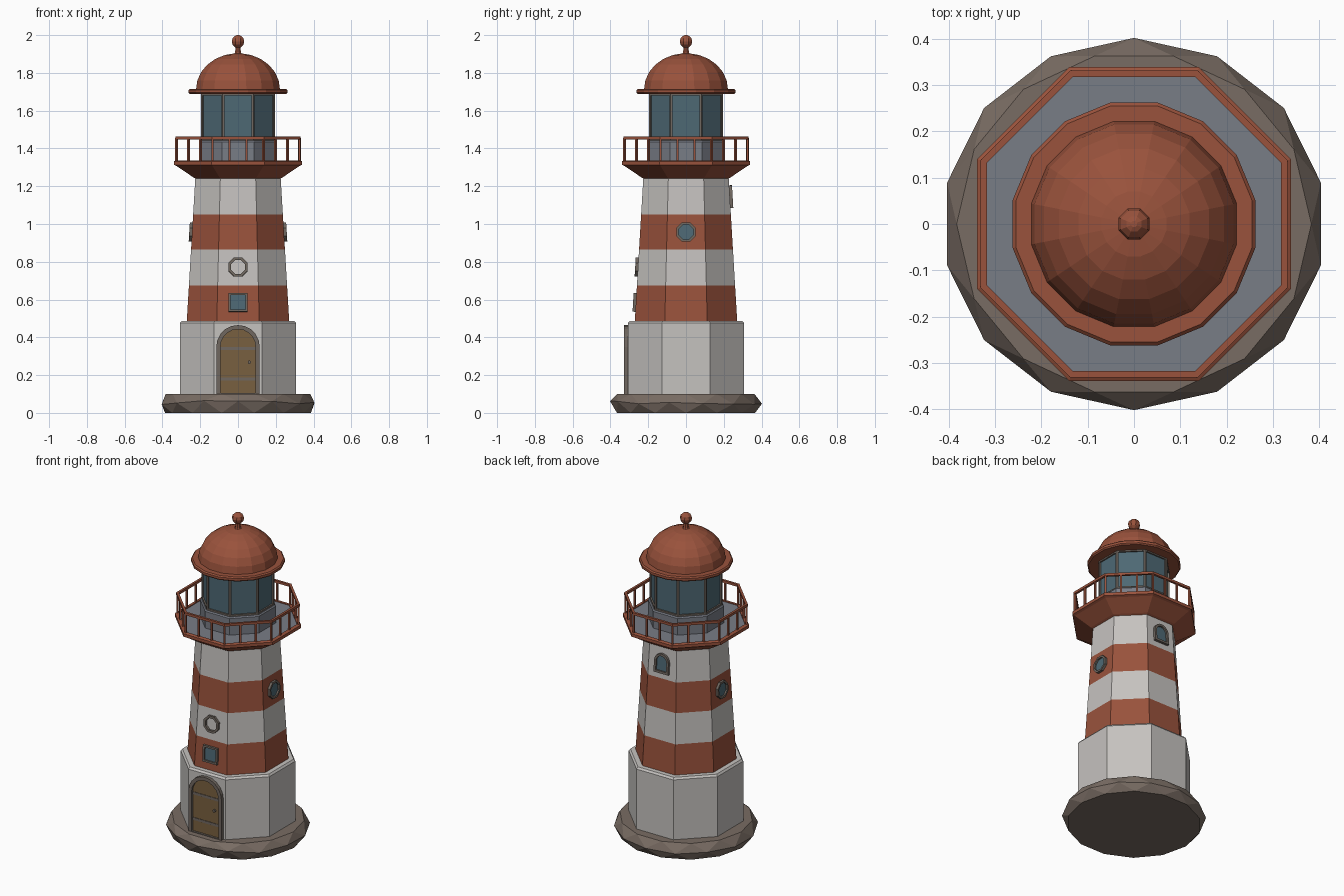
import bpy, bmesh, math, random
from math import pi, sin, cos, tan, sqrt
from mathutils import Matrix, Vector

if "Cube" in bpy.data.objects:
    bpy.data.objects.remove(bpy.data.objects["Cube"])
random.seed(4)


def material(name, r, g, b):
    m = bpy.data.materials.new(name)
    m.use_nodes = True
    m.diffuse_color = (r, g, b, 1)
    bsdf = next(n for n in m.node_tree.nodes if n.type == 'BSDF_PRINCIPLED')
    bsdf.inputs["Base Color"].default_value = (r, g, b, 1)
    return m


RED = material("brick red", 0.32, 0.085, 0.045)
WHITE = material("warm white", 0.56, 0.54, 0.52)
ROCK = material("brown rock", 0.19, 0.15, 0.125)
FRAME = material("grey stone trim", 0.16, 0.135, 0.115)
DECK = material("slate grey", 0.19, 0.205, 0.24)
GLASS = material("teal glass", 0.075, 0.14, 0.175)
WOOD = material("door wood", 0.19, 0.115, 0.05)


def finish(name, bm, *mats):
    bmesh.ops.recalc_face_normals(bm, faces=bm.faces)
    mesh = bpy.data.meshes.new(name)
    bm.to_mesh(mesh)
    bm.free()
    for m in mats:
        mesh.materials.append(m)
    ob = bpy.data.objects.new(name, mesh)
    bpy.context.collection.objects.link(ob)
    return ob


def bridge(bm, a, b, index=0):
    n = len(a)
    for i in range(n):
        f = bm.faces.new((a[i], a[(i + 1) % n], b[(i + 1) % n], b[i]))
        f.material_index = index


def turned(name, profile, sides, mats, bands=None, loop=False):
    """Polygonal lathe; profile is (flat-to-axis distance, z), a flat faces front."""
    bm = bmesh.new()
    rings = []
    for d, z in profile:
        r = d / cos(pi / sides)
        angles = [(i + 0.5) * 2 * pi / sides - pi / 2 for i in range(sides)]
        rings.append([bm.verts.new((r * cos(a), r * sin(a), z)) for a in angles])
    for k in range(len(rings) - 1):
        bridge(bm, rings[k], rings[k + 1], bands[k] if bands else 0)
    if loop:
        bridge(bm, rings[-1], rings[0])
    else:
        bm.faces.new(rings[0])
        bm.faces.new(rings[-1])
    return finish(name, bm, *mats)


def on_wall(ob, angle, dist, z, lean=0.0):
    """Stand a part drawn in the xz plane (outward is -y) against a wall."""
    ob.data.transform(Matrix.Rotation(angle, 4, 'Z') @ Matrix.Translation((0, -dist, z))
                      @ Matrix.Rotation(-lean, 4, 'X'))
    return ob


def plate(name, outline, back, front, mat):
    bm = bmesh.new()
    a, b = [[bm.verts.new((x, -y, z)) for x, z in outline] for y in (back, front)]
    bridge(bm, a, b)
    bm.faces.new(a)
    bm.faces.new(b)
    return finish(name, bm, mat)


def surround(name, outer, inner, back, front, mat):
    bm = bmesh.new()
    loops = [[bm.verts.new((x, -y, z)) for x, z in o]
             for o, y in ((outer, back), (outer, front), (inner, front), (inner, back))]
    for k in range(4):
        bridge(bm, loops[k], loops[(k + 1) % 4])
    return finish(name, bm, mat)


def rect(w, z0, z1):
    return [(-w, z0), (w, z0), (w, z1), (-w, z1)]


def octagon(r):
    return [(r * cos((i + 0.5) * pi / 4), r * sin((i + 0.5) * pi / 4)) for i in range(8)]


def arch(w, z0, spring, steps=10):
    arc = [(w * cos(i * pi / steps), spring + w * sin(i * pi / steps)) for i in range(steps + 1)]
    return [(-w, z0), (w, z0)] + arc


# Rocky foundation: staggered rings of triangular facets
bm = bmesh.new()
N = 14
rings = []
for r, z, shift in ((0.375, 0, 0.5), (0.402, 0.055, 0), (0.372, 0.1, 0.5)):
    ring = []
    for i in range(N):
        a = pi / 2 + (i + shift) * 2 * pi / N
        dz = random.uniform(-0.012, 0.012) if shift == 0 else 0
        ring.append(bm.verts.new((1.03 * r * cos(a), r * sin(a), z + dz)))
    rings.append(ring)
low, mid, top = rings
for ring in (low, top):
    for i in range(N):
        j = (i + 1) % N
        bm.faces.new((mid[i], mid[j], ring[i]))
        bm.faces.new((mid[j], ring[j], ring[i]))
    bm.faces.new(ring)
finish("rock_foundation", bm, ROCK)

# Entrance storey and striped tower
turned("entrance_storey", [(0.308, 0.09), (0.308, 0.475), (0.299, 0.487), (0.26, 0.487)], 8, [WHITE])


def wall(z):
    return 0.271 - 0.0595 * (z - 0.487)


LEAN = math.atan(0.0595)
levels = (0.48, 0.674, 0.864, 1.05, 1.25)
turned("striped_tower", [(wall(z), z) for z in levels], 8, [RED, WHITE], (0, 1, 0, 1))

# Door with surround, planks, straps and knob
WALL = 0.308
door = [surround("door_surround", arch(0.115, 0, 0.252), arch(0.093, 0.006, 0.252), -0.01, 0.02, FRAME),
        plate("door_backing", arch(0.096, 0, 0.252), -0.01, 0.004, WOOD)]
for k in range(3):
    x0 = -0.093 + k * 0.062
    xs = [x0 + 0.06 - 0.058 * i / 6 for i in range(7)]
    tops = [(x, 0.252 + sqrt(max(0, 0.093 ** 2 - x * x))) for x in xs]
    door.append(plate("door_plank", [(xs[-1], 0.004), (xs[0], 0.004)] + tops, 0, 0.008, WOOD))
for z in (0.082, 0.242):
    door.append(plate("door_strap", rect(0.092, z - 0.008, z + 0.008), 0.006, 0.011, FRAME))
door.append(plate("door_knob", [(0.06 + x, 0.17 + z) for x, z in octagon(0.009)], 0.006, 0.018, FRAME))
for part in door:
    on_wall(part, 0, WALL, 0.098)

# Tower windows
windows = (("square_window", rect(0.05, -0.05, 0.05), rect(0.039, -0.039, 0.039), 0, 0.585, True),
           ("front_round", octagon(0.055), octagon(0.04), 0, 0.772, False),
           ("left_round", octagon(0.055), octagon(0.042), pi / 2, 0.957, True),
           ("right_round", octagon(0.055), octagon(0.042), -pi / 2, 0.957, True),
           ("back_arched", arch(0.05, -0.06, 0.01), arch(0.036, -0.046, 0.01), pi, 1.145, True))
for name, outer, inner, angle, z, glazed in windows:
    on_wall(surround(name + "_frame", outer, inner, -0.01, 0.015, FRAME), angle, wall(z), z, LEAN)
    if glazed:
        on_wall(plate(name + "_glass", inner, -0.004, 0.005, GLASS), angle, wall(z), z, LEAN)

# Gallery: flared bracket, deck and railing
turned("gallery_bracket", [(0.222, 1.24), (0.238, 1.248), (0.325, 1.307), (0.339, 1.313), (0.339, 1.332),
                           (0.332, 1.336), (0.318, 1.336), (0.318, 1.325)], 8, [RED])
turned("gallery_deck", [(0.318, 1.32), (0.318, 1.331)], 8, [DECK])
turned("gallery_handrail", [(0.318, 1.448), (0.332, 1.448), (0.332, 1.463), (0.318, 1.463)], 8, [RED], loop=True)
bm = bmesh.new()
D = 0.325
for side in range(8):
    for k in range(3):
        u = D * tan(pi / 8) * (2 * k / 3 - 1)
        m = (Matrix.Rotation(side * pi / 4, 4, 'Z') @ Matrix.Translation((u, -D, 1.392))
             @ Matrix.Diagonal((0.011, 0.011, 0.125, 1)))
        bmesh.ops.create_cube(bm, size=1, matrix=m)
finish("gallery_balusters", bm, RED)

# Lantern room
turned("lantern_wall", [(0.204, 1.328), (0.204, 1.435), (0.198, 1.442), (0.18, 1.442)], 8, [DECK])
turned("lantern_glass", [(0.186, 1.435), (0.186, 1.695)], 8, [GLASS])
half = 0.195 * tan(pi / 8)
for side in range(8):
    pane = surround("lantern_frame", rect(half, 1.44, 1.694), rect(half - 0.01, 1.452, 1.68), -0.012, 0, FRAME)
    on_wall(pane, side * pi / 4, 0.195, 0)

# Roof: brim, dome and finial
turned("roof_brim", [(0.19, 1.688), (0.255, 1.688), (0.262, 1.695), (0.262, 1.709), (0.255, 1.716),
                     (0.2, 1.716)], 16, [RED])
turned("roof_dome", [(0.222 * cos(a), 1.714 + 0.19 * sin(a))
                     for a in [i * 1.5 / 6 for i in range(7)]], 16, [RED])
turned("finial_stem", [(0.022, 1.895), (0.015, 1.91), (0.013, 1.945)], 8, [RED])
turned("finial_ball", [(0.033 * max(0.2, cos(a)), 1.966 + 0.034 * sin(a))
                       for a in [(i / 6 - 0.5) * pi for i in range(7)]], 8, [RED])
